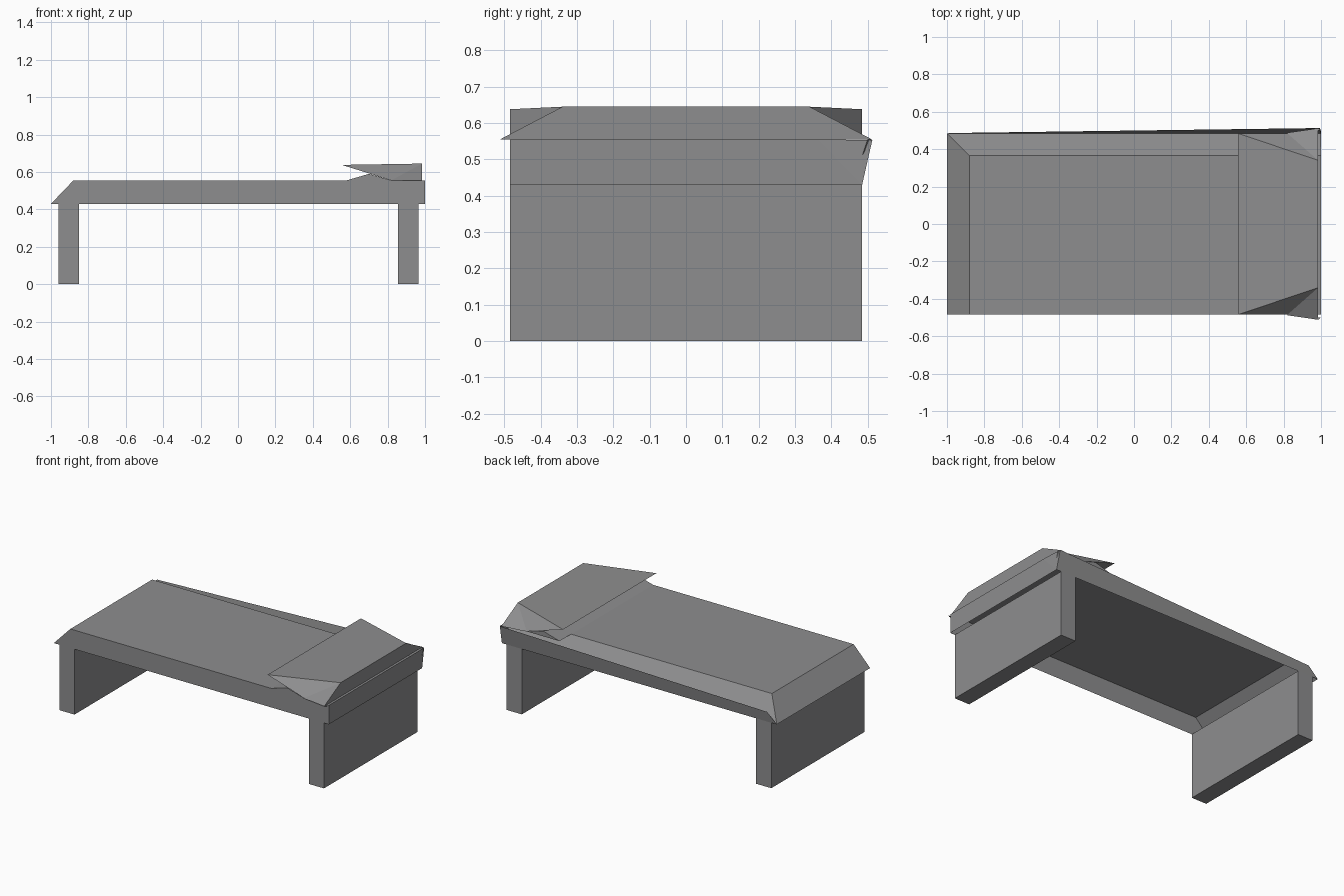
import bpy

if "Cube" in bpy.data.objects:
    bpy.data.objects.remove(bpy.data.objects["Cube"])

grey = bpy.data.materials.new("plain grey")
grey.diffuse_color = (0.27, 0.27, 0.275, 1)
grey.use_nodes = True
grey.node_tree.nodes["Principled BSDF"].inputs["Base Color"].default_value = grey.diffuse_color


def make(name, verts, faces):
    mesh = bpy.data.meshes.new(name)
    mesh.from_pydata(verts, [], faces)
    mesh.materials.append(grey)
    obj = bpy.data.objects.new(name, mesh)
    bpy.context.collection.objects.link(obj)
    return obj


def box(name, x0, x1, y, z0, z1):
    verts = [(a, b, c) for a in (x0, x1) for b in (-y, y) for c in (z0, z1)]
    make(name, verts, [(0, 1, 3, 2), (4, 6, 7, 5), (0, 4, 5, 1),
                       (2, 3, 7, 6), (0, 2, 6, 4), (1, 5, 7, 3)])


W, LOW, TOP = 0.485, 0.43, 0.555

# slab legs at both ends
box("left_leg", -0.96, -0.85, W, 0, LOW)
box("right_leg", 0.855, 0.965, W, 0, LOW)

# hollow cover, open below, sloped on the left end and the back
make("cover", [
    (-1, -W, LOW), (1, -W, LOW), (1, W, LOW), (-1, W, LOW),
    (-0.88, -W, TOP), (1, -W, TOP), (1, 0.365, TOP), (-0.88, 0.365, TOP)],
    [(0, 1, 5, 4), (1, 2, 6, 5), (2, 3, 7, 6), (3, 0, 4, 7), (4, 5, 6, 7)])

# back flap that leans outward toward the right end
make("back_flap", [
    (-1, W, LOW), (1, W, LOW), (0.995, 0.513, 0.553), (-0.93, 0.487, 0.495),
    (1, 0.365, TOP)],
    [(0, 3, 2, 1), (1, 2, 4)])

# raised headrest: top plate, flared sides, end face and undercut
profile = [(0.555, W, 0.638), (0.985, 0.34, 0.645),
           (0.985, 0.512, TOP), (0.82, W, TOP)]
verts = [(x, s * y, z) for s in (-1, 1) for x, y, z in profile]
make("headrest", verts, [
    (0, 1, 5, 4), (1, 2, 6, 5), (3, 0, 4, 7),
    (0, 3, 1), (3, 2, 1), (4, 5, 7), (7, 5, 6)])

# low wedge under the headrest overhang
make("headrest_wedge", [
    (0.58, -W, TOP), (0.58, W, TOP), (0.70, W, 0.59), (0.70, -W, 0.59),
    (0.82, -W, TOP), (0.82, W, TOP)],
    [(0, 3, 2, 1), (0, 4, 3), (1, 2, 5)])

# narrow lip of the cover at the right end
for side, name in ((-1, "front_lip"), (1, "back_lip")):
    v = [(0.985, side * 0.512, TOP), (1, side * 0.50, TOP),
         (1, side * W, 0.51), (0.80, side * W, TOP)]
    f = [(0, 1, 2), (0, 3, 1)] if side > 0 else [(0, 1, 3)]
    make(name, v, f)
